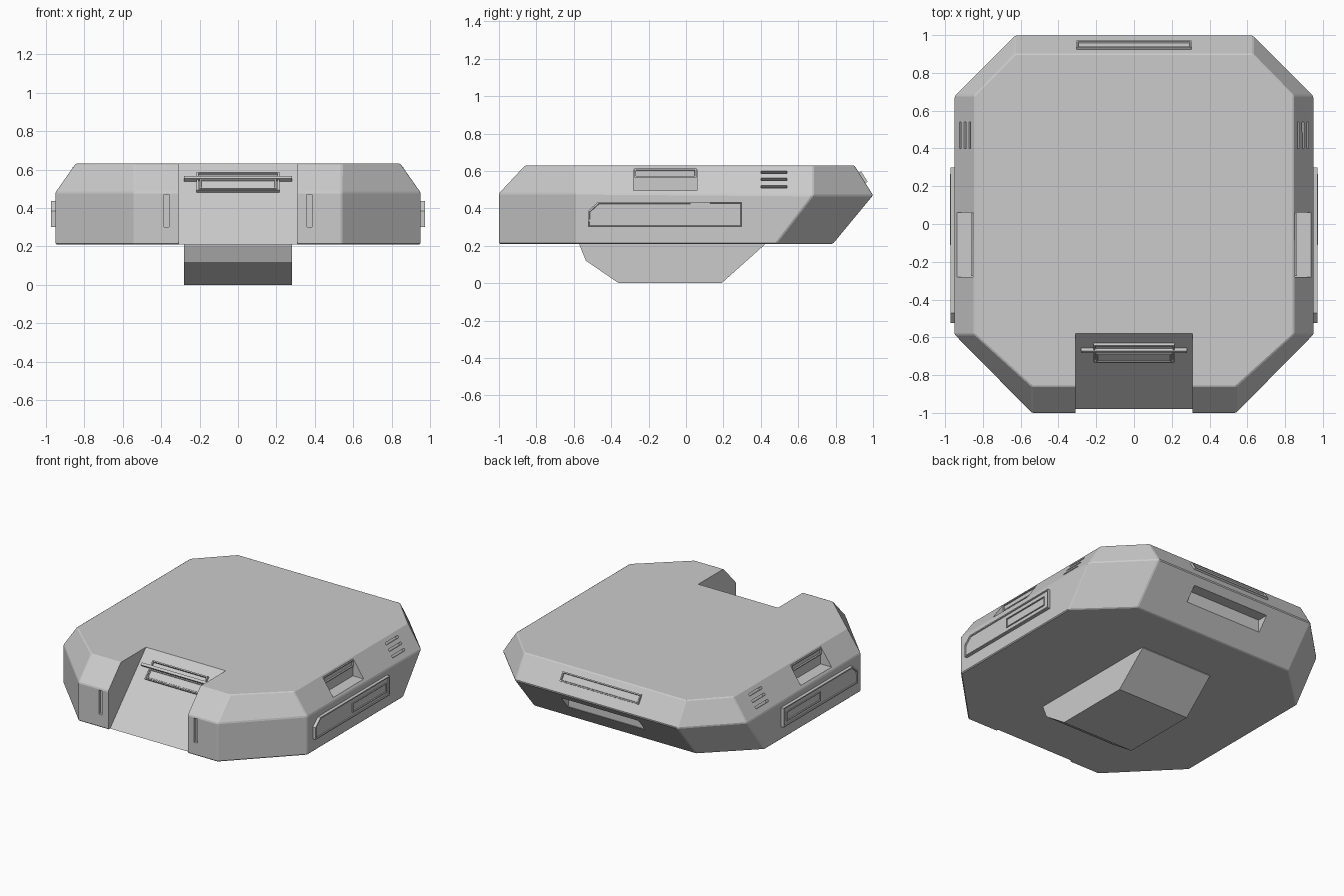
import bpy, bmesh
from mathutils import Matrix, Vector

if "Cube" in bpy.data.objects:
    bpy.data.objects.remove(bpy.data.objects["Cube"])


def finish(name, bm, mirror=False):
    bmesh.ops.recalc_face_normals(bm, faces=bm.faces[:])
    me = bpy.data.meshes.new(name)
    bm.to_mesh(me)
    bm.free()
    ob = bpy.data.objects.new(name, me)
    bpy.context.collection.objects.link(ob)
    if mirror:
        ob.modifiers.new("mirror", 'MIRROR')
    return ob


def frame(origin, x, z):
    """Local axes: x along the surface, z out of it."""
    x, z = Vector(x).normalized(), Vector(z).normalized()
    m = Matrix((x, z.cross(x), z)).transposed().to_4x4()
    m.translation = Vector(origin)
    return m


def add_prism(bm, pts, m, low, high):
    bot = [bm.verts.new(m @ Vector((x, y, low))) for x, y in pts]
    top = [bm.verts.new(m @ Vector((x, y, high))) for x, y in pts]
    n = len(pts)
    bm.faces.new(bot[::-1])
    for i in range(n):
        bm.faces.new((bot[i], bot[(i + 1) % n], top[(i + 1) % n], top[i]))
    return bm.faces.new(top)


def rect(x0, x1, y0, y1):
    return [(x0, y0), (x1, y0), (x1, y1), (x0, y1)]


def plate(name, pts, m, low, high, rim=0.0, sink=0.0, mirror=False):
    """Extruded outline, with an optional sunken centre inside a rim."""
    bm = bmesh.new()
    face = add_prism(bm, pts, m, low, high)
    if rim:
        bm.normal_update()
        normal = face.normal.copy()
        bmesh.ops.inset_region(bm, faces=[face], thickness=rim)
        bmesh.ops.inset_region(bm, faces=[face], thickness=0.003)
        bmesh.ops.translate(bm, verts=face.verts[:], vec=-normal * sink)
    return finish(name, bm, mirror)


SIDE = frame((0, 0, 0), (0, 1, 0), (1, 0, 0))            # local x,y = world y,z
BACK = frame((0, 0.942, 0.563), (-1, 0, 0), (0, .16, .10))
PANEL = frame((0, -0.68, 0.525), (1, 0, 0), (0, -1.05, 1))
SLOPE = frame((0.895, 0, 0.555), (0, 1, 0), (.15, 0, .105))

# Main shell: three octagonal rings
def ring(side, front, back, front_x, y0, y1, zf, zb):
    half = [(front_x, front, zf), (side, y0, zf), (side, y1, zb), (0.63, back, zb)]
    return half + [(-x, y, z) for x, y, z in reversed(half)]

bm = bmesh.new()
rings = [[bm.verts.new(p) for p in r] for r in (
    ring(0.95, -1.0, 0.785, 0.54, -0.585, 0.48, 0.21, 0.21),
    ring(0.95, -1.0, 1.0, 0.54, -0.585, 0.68, 0.48, 0.47),
    ring(0.845, -0.86, 0.90, 0.54, -0.585, 0.68, 0.63, 0.63))]
bm.faces.new(rings[0][::-1])
bm.faces.new(rings[2])
for a, b in zip(rings, rings[1:]):
    for i in range(8):
        j = (i + 1) % 8
        bm.faces.new((a[i], a[j], b[j], b[i]))
bmesh.ops.recalc_face_normals(bm, faces=bm.faces[:])
bmesh.ops.bevel(bm, geom=bm.edges[:], offset=0.006, segments=1, affect='EDGES')
shell = finish("main_shell", bm)

# Cutters: front notch, back grip, side recesses, vents and front slots
cut = bmesh.new()
add_prism(cut, [(-1.08, 0.105), (-0.5, 0.714), (-1.08, 0.714)], SIDE, -0.31, 0.31)
add_prism(cut, rect(0.88, 1.1, 0.33, 0.42), SIDE, -0.3, 0.3)
flip = Matrix.Diagonal((-1, 1, 1, 1))
for m in (Matrix.Identity(4), flip):
    add_prism(cut, rect(-0.28, 0.06, 0.495, 0.618), m @ SIDE, 0.853, 1.1)
    add_prism(cut, rect(-1.1, -0.98, 0.30, 0.47), m @ SIDE, 0.358, 0.384)
    for k in (-1, 0, 1):
        y = k * 0.046
        pts = rect(0.40, 0.54, y - 0.008, y + 0.008)
        add_prism(cut, pts, m @ SLOPE, -0.025, 0.05)
cutter = finish("shell_cutter", cut)
cutter.hide_render = True
mod = shell.modifiers.new("cut", 'BOOLEAN')
mod.operation = 'DIFFERENCE'
mod.solver = 'EXACT'
mod.object = cutter
bpy.context.view_layer.objects.active = shell
bpy.ops.object.modifier_apply(modifier=mod.name)
bpy.data.objects.remove(cutter)

# Bottom block
plate("bottom_block", [(-0.57, 0.22), (-0.57, 0.205), (-0.535, 0.12), (-0.36, 0),
                       (0.19, 0), (0.42, 0.205), (0.42, 0.22)], SIDE, -0.28, 0.28)

# Side rails with a small inset tray, and the slot in each side recess
plate("side_rail", [(-0.525, 0.30), (0.30, 0.30), (0.30, 0.435), (-0.47, 0.435),
                    (-0.525, 0.385)], SIDE, 0.93, 0.972, 0.01, 0.006, True)
plate("side_tray", rect(-0.11, 0.265, 0.332, 0.397), SIDE, 0.95, 0.973, 0.007, 0.01, True)
plate("recess_slot", rect(-0.275, 0.055, 0.565, 0.612), SIDE, 0.845, 0.862, 0.01, 0.012, True)

# Back light bar
plate("back_bar", rect(-0.305, 0.305, -0.033, 0.033), BACK, -0.02, 0.014, 0.012, 0.01)

# Front latch: base frame, hinge rod, handle flap
plate("latch_base", rect(-0.215, 0.215, -0.06, 0.072), PANEL, -0.01, 0.016, 0.012, 0.012)
plate("latch_rod", rect(-0.28, 0.28, 0.018, 0.036), PANEL, -0.01, 0.022)
plate("latch_flap", rect(-0.2, 0.2, -0.055, 0.012), PANEL, 0.0, 0.024, 0.01, 0.005)
